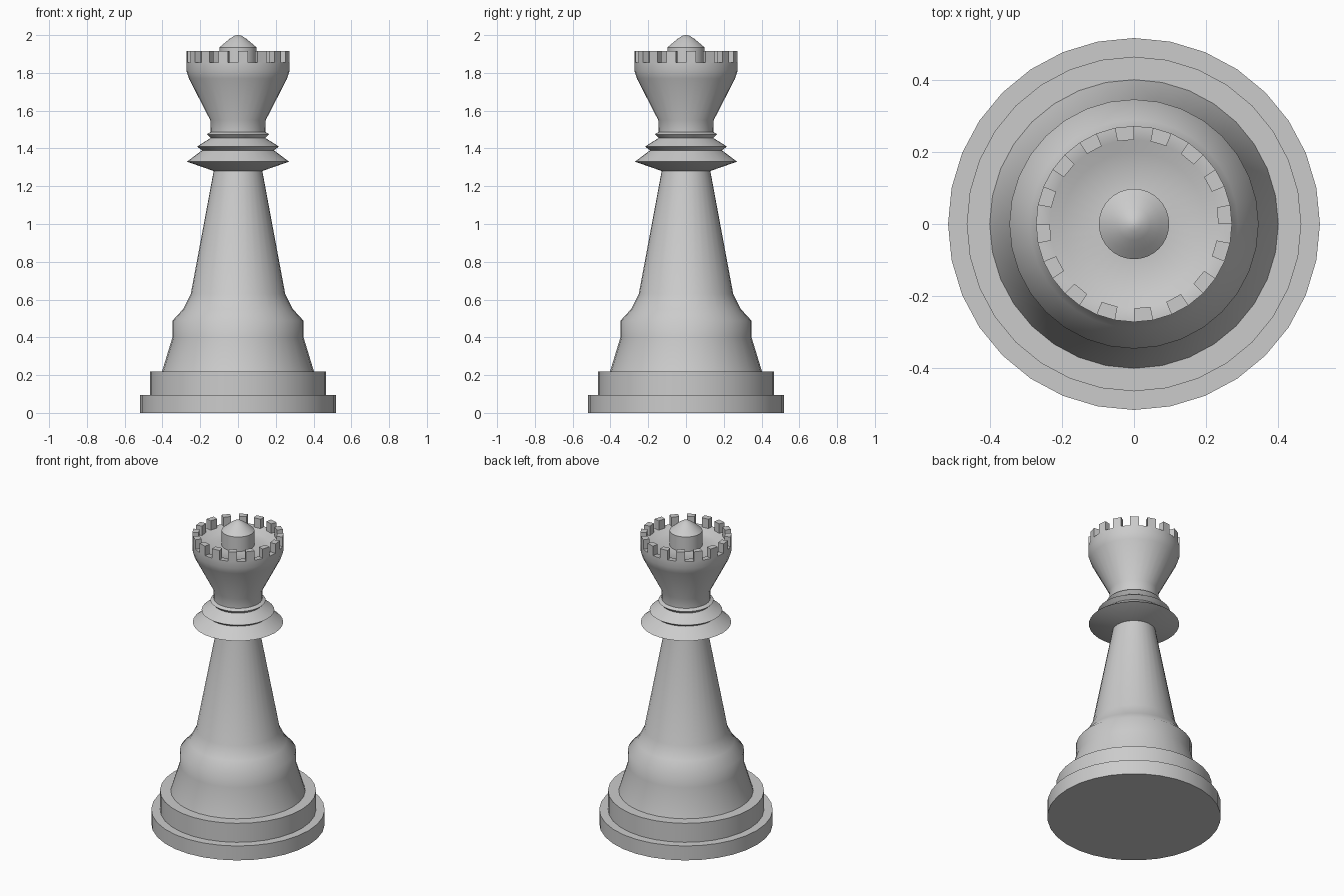
import bpy, bmesh, math
from math import cos, sin, pi

cube = bpy.data.objects.get("Cube")
if cube:
    bpy.data.objects.remove(cube, do_unlink=True)

SEG = 32

grey = bpy.data.materials.new("light_grey")
grey.use_nodes = True
colour = (0.6, 0.6, 0.6, 1)
grey.diffuse_color = colour
grey.node_tree.nodes["Principled BSDF"].inputs["Base Color"].default_value = colour


def finish(name, bm, angle):
    """Turn a bmesh into a smooth-shaded object that keeps its hard edges."""
    bmesh.ops.recalc_face_normals(bm, faces=bm.faces)
    mesh = bpy.data.meshes.new(name)
    bm.to_mesh(mesh)
    bm.free()
    mesh.materials.append(grey)
    obj = bpy.data.objects.new(name, mesh)
    bpy.context.collection.objects.link(obj)
    bpy.ops.object.select_all(action="DESELECT")
    obj.select_set(True)
    bpy.context.view_layer.objects.active = obj
    bpy.ops.object.shade_smooth_by_angle(angle=math.radians(angle))
    return obj


def ring(bm, r, z):
    return [bm.verts.new((r * cos(2 * pi * i / SEG), r * sin(2 * pi * i / SEG), z))
            for i in range(SEG)]


def lathe(name, profile, angle=35):
    """Revolve (radius, height) points, capping both ends."""
    bm = bmesh.new()
    rings = [ring(bm, r, z) for r, z in profile]
    for a, b in zip(rings, rings[1:]):
        for i in range(SEG):
            j = (i + 1) % SEG
            bm.faces.new((a[i], a[j], b[j], b[i]))
    bm.faces.new(rings[0])
    bm.faces.new(rings[-1])
    return finish(name, bm, angle)


# Stepped foot
lathe("base", [(0.518, 0), (0.518, 0.095), (0.466, 0.095), (0.466, 0.22), (0.40, 0.22)])

# Tapering body
lathe("body", [(0.402, 0.22), (0.347, 0.40), (0.347, 0.488), (0.29, 0.55),
               (0.25, 0.63), (0.127, 1.29)], 50)

# Three sharp collars under the head
lathe("collars", [(0.127, 1.28), (0.27, 1.33), (0.19, 1.39), (0.217, 1.41),
                  (0.145, 1.455), (0.165, 1.475), (0.145, 1.487)])

# Flared head with a sunken bowl inside the rim
lathe("head", [(0.145, 1.48), (0.147, 1.55), (0.26, 1.77), (0.273, 1.81),
               (0.273, 1.855), (0.235, 1.855), (0.20, 1.83), (0.09, 1.84)], 50)

# Battlement: one block on every second segment of the rim
bm = bmesh.new()
for i in range(0, SEG, 2):
    block = []
    for z in (1.855, 1.917):
        for k, r in ((i, 0.235), (i, 0.273), (i + 1, 0.273), (i + 1, 0.235)):
            a = 2 * pi * k / SEG
            block.append(bm.verts.new((r * cos(a), r * sin(a), z)))
    low, high = block[:4], block[4:]
    bm.faces.new(high)
    for n in range(4):
        m = (n + 1) % 4
        bm.faces.new((low[n], low[m], high[m], high[n]))
finish("battlement", bm, 35)

# Domed finial
lathe("finial", [(0.098, 1.83), (0.098, 1.935), (0.075, 1.955), (0.045, 1.98),
                 (0.02, 1.996), (0.004, 2.0)])
